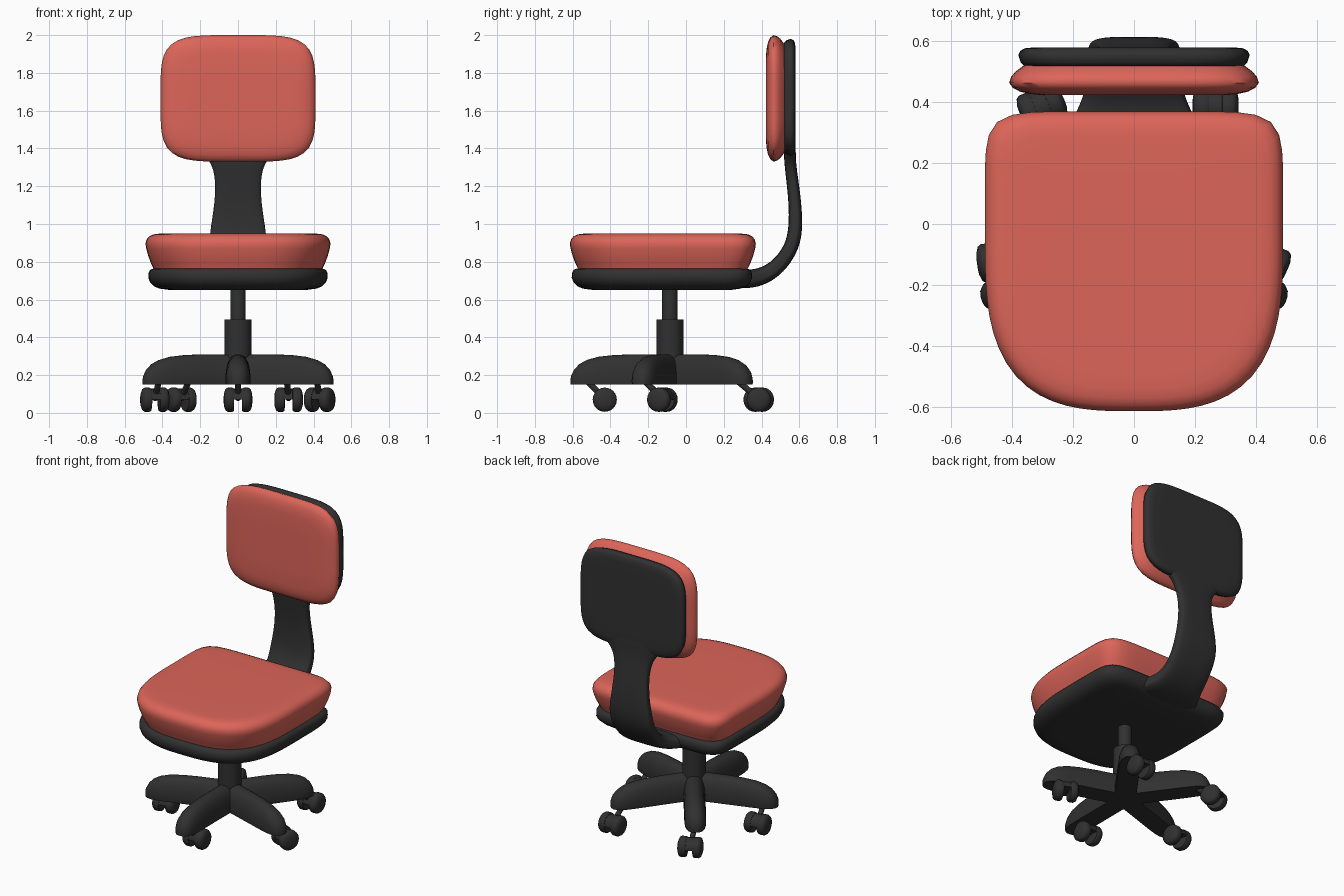
import bpy, bmesh, math
from mathutils import Vector, Matrix

if "Cube" in bpy.data.objects:
    bpy.data.objects.remove(bpy.data.objects["Cube"])


def material(name, rgb):
    m = bpy.data.materials.new(name)
    m.diffuse_color = (*rgb, 1)
    m.use_nodes = True
    m.node_tree.nodes["Principled BSDF"].inputs["Base Color"].default_value = m.diffuse_color
    return m


RED = material("red_fabric", (0.72, 0.13, 0.10))
BLACK = material("black_plastic", (0.03, 0.03, 0.03))


def finish(name, bm, mat, angle=40, subsurf=0):
    bmesh.ops.recalc_face_normals(bm, faces=bm.faces)
    me = bpy.data.meshes.new(name)
    bm.to_mesh(me)
    bm.free()
    me.materials.append(mat)
    ob = bpy.data.objects.new(name, me)
    bpy.context.collection.objects.link(ob)
    bpy.context.view_layer.objects.active = ob
    ob.select_set(True)
    bpy.ops.object.shade_smooth_by_angle(angle=math.radians(angle))
    ob.select_set(False)
    if subsurf:
        s = ob.modifiers.new("smooth", 'SUBSURF')
        s.levels = s.render_levels = subsurf
    return ob


def loft(rings):
    """Skin a list of equal-length point rings and cap both ends."""
    bm = bmesh.new()
    vr = [[bm.verts.new(p) for p in r] for r in rings]
    n = len(vr[0])
    for a, b in zip(vr, vr[1:]):
        for i in range(n):
            j = (i + 1) % n
            bm.faces.new((a[i], a[j], b[j], b[i]))
    bm.faces.new(vr[0])
    bm.faces.new(vr[-1])
    return bm


def outline(a, b_pos, b_neg, n_pos, n_neg, count=72):
    """Superellipse with separate upper and lower halves."""
    pts = []
    for i in range(count):
        t = 2 * math.pi * i / count
        c, s = math.cos(t), math.sin(t)
        b, n = (b_pos, n_pos) if s >= 0 else (b_neg, n_neg)
        r = (abs(c) ** n + abs(s) ** n) ** (-1 / n)
        pts.append((a * r * c, b * r * s))
    return pts


def cylinder(name, r, z0, z1, y):
    bm = bmesh.new()
    bmesh.ops.create_cone(bm, cap_ends=True, segments=32, radius1=r, radius2=r, depth=z1 - z0,
                          matrix=Matrix.Translation((0, y, (z0 + z1) / 2)))
    return finish(name, bm, BLACK)


# Seat cushion and the shell under it: (inset, z) profiles
def seat_part(name, a, back, front, profile, mat):
    rings = [[(x, y - 0.05, z) for x, y in outline(a - d, back - d, front - d, 8, 3)]
             for d, z in profile]
    finish(name, loft(rings), mat, 60)


seat_part("seat_cushion", 0.49, 0.42, 0.565,
          [(0.05, 0.735), (0.045, 0.76), (0.03, 0.79), (0.015, 0.83), (0.004, 0.87), (0, 0.895),
           (0.006, 0.918), (0.02, 0.935), (0.042, 0.945), (0.075, 0.949), (0.12, 0.95), (0.3, 0.951)], RED)
seat_part("seat_shell", 0.475, 0.40, 0.555,
          [(0.2, 0.65), (0.11, 0.651), (0.06, 0.658), (0.03, 0.67), (0.01, 0.69), (0, 0.715),
           (0.001, 0.74), (0.008, 0.755), (0.022, 0.763), (0.06, 0.764)], BLACK)


# Backrest cushion and shell: (inset, y) profiles
def back_part(name, a, h, zc, profile, mat):
    rings = [[(x, y, zc + z) for x, z in outline(a - d, h - d, h - d, 4.5, 4.5)]
             for d, y in profile]
    finish(name, loft(rings), mat, 60)


back_part("back_cushion", 0.41, 0.335, 1.665,
          [(0.2, 0.423), (0.1, 0.424), (0.065, 0.428), (0.035, 0.435), (0.012, 0.447), (0, 0.464),
           (0.006, 0.483), (0.02, 0.5), (0.04, 0.515), (0.06, 0.53)], RED)
back_part("back_shell", 0.38, 0.31, 1.67,
          [(0.05, 0.518), (0.018, 0.52), (0.008, 0.53), (0, 0.555), (0.006, 0.568), (0.02, 0.577),
           (0.05, 0.58), (0.12, 0.58)], BLACK)

# Curved neck joining seat shell to back shell: y, z, half thickness, half width
stations = [(.22, .703, .042, .25), (.33, .707, .050, .21), (.41, .722, .046, .165),
            (.49, .775, .042, .15), (.552, .86, .039, .152), (.58, .95, .038, .15),
            (.58, 1.08, .034, .127), (.567, 1.2, .032, .118), (.555, 1.29, .031, .128),
            (.55, 1.35, .031, .16), (.55, 1.40, .031, .22), (.55, 1.5, .029, .23)]
rings = []
for i, (y, z, t, w) in enumerate(stations):
    p, q = stations[max(i - 1, 0)], stations[min(i + 1, len(stations) - 1)]
    tan = Vector((0, q[0] - p[0], q[1] - p[1])).normalized()
    nrm = Vector((0, tan.z, -tan.y))
    rings.append([Vector((u, y, z)) + nrm * v for u, v in outline(w, t, t, 4, 4, 32)])
finish("back_neck", loft(rings), BLACK, 60, 2)

# Gas column and hub
CY = -0.085
cylinder("column_upper", 0.041, 0.45, 0.67, CY)
cylinder("column_lower", 0.071, 0.16, 0.495, CY)

# Five arched legs: radius, top z, half width
leg = [(0, .31, .07), (.1, .31, .066), (.2, .31, .066), (.3, .306, .066), (.38, .297, .066),
       (.44, .28, .064), (.48, .258, .057), (.507, .23, .044), (.522, .2, .028), (.527, .175, .012)]


def leg_ring(r, top, w):
    pts = [(r, -w * 0.96, 0.15), (r, w * 0.96, 0.15)]
    for k in range(15):
        t = math.pi * k / 14
        c, s = math.cos(t), math.sin(t)
        f = (abs(c) ** 2.4 + s ** 2.4) ** (-1 / 2.4)
        pts.append((r, w * f * c, 0.165 + (top - 0.165) * f * s))
    return pts


# Twin-wheel castor placed per leg: wheel centre x, y and trailing direction
castors = [(0, -.43, 90), (.432, -.125, 65), (.268, .385, 90), (-.302, .385, 114), (-.44, -.122, 98)]


def castor(i, x, y, ang, stem):
    place = Matrix.Translation((x, y, 0.07)) @ Matrix.Rotation(math.radians(ang - 90), 4, 'Z')
    # domed wheels
    for side, s in (("left", -1), ("right", 1)):
        prof = [(.02, .04), (.022, .06), (.03, .064), (.055, .064), (.066, .057), (.074, .035), (.076, .015)]
        rg = [[(s * px, r * math.cos(k * math.pi / 12), r * math.sin(k * math.pi / 12))
               for k in range(24)] for px, r in prof]
        bm = loft(rg)
        bm.transform(place)
        finish(f"castor_wheel_{side}_{i}", bm, BLACK)
    # half-round hood between the wheels
    arc = [(0.058 * math.cos(k * math.pi / 12), 0.058 * math.sin(k * math.pi / 12)) for k in range(13)]
    bm = loft([[(sx, u, v) for u, v in arc] for sx in (-0.03, 0.03)])
    bm.transform(place)
    finish(f"castor_hood_{i}", bm, BLACK)
    # slanted stem
    a, b = Vector((*stem, 0.17)), Vector((x, y, 0.075))
    d = b - a
    bm = bmesh.new()
    bmesh.ops.create_cone(bm, cap_ends=True, segments=16, radius1=0.016, radius2=0.016, depth=d.length,
                          matrix=Matrix.Translation((a + b) / 2) @ d.to_track_quat('Z', 'Y').to_matrix().to_4x4())
    finish(f"castor_stem_{i}", bm, BLACK)


for i, (x, y, ang) in enumerate(castors):
    th = math.radians(-90 + 72 * i)
    bm = loft([leg_ring(*s) for s in leg])
    bm.transform(Matrix.Translation((0, CY, 0)) @ Matrix.Rotation(th, 4, 'Z'))
    finish(f"base_leg_{i}", bm, BLACK, 50)
    castor(i, x, y, ang, (0.44 * math.cos(th), CY + 0.44 * math.sin(th)))
